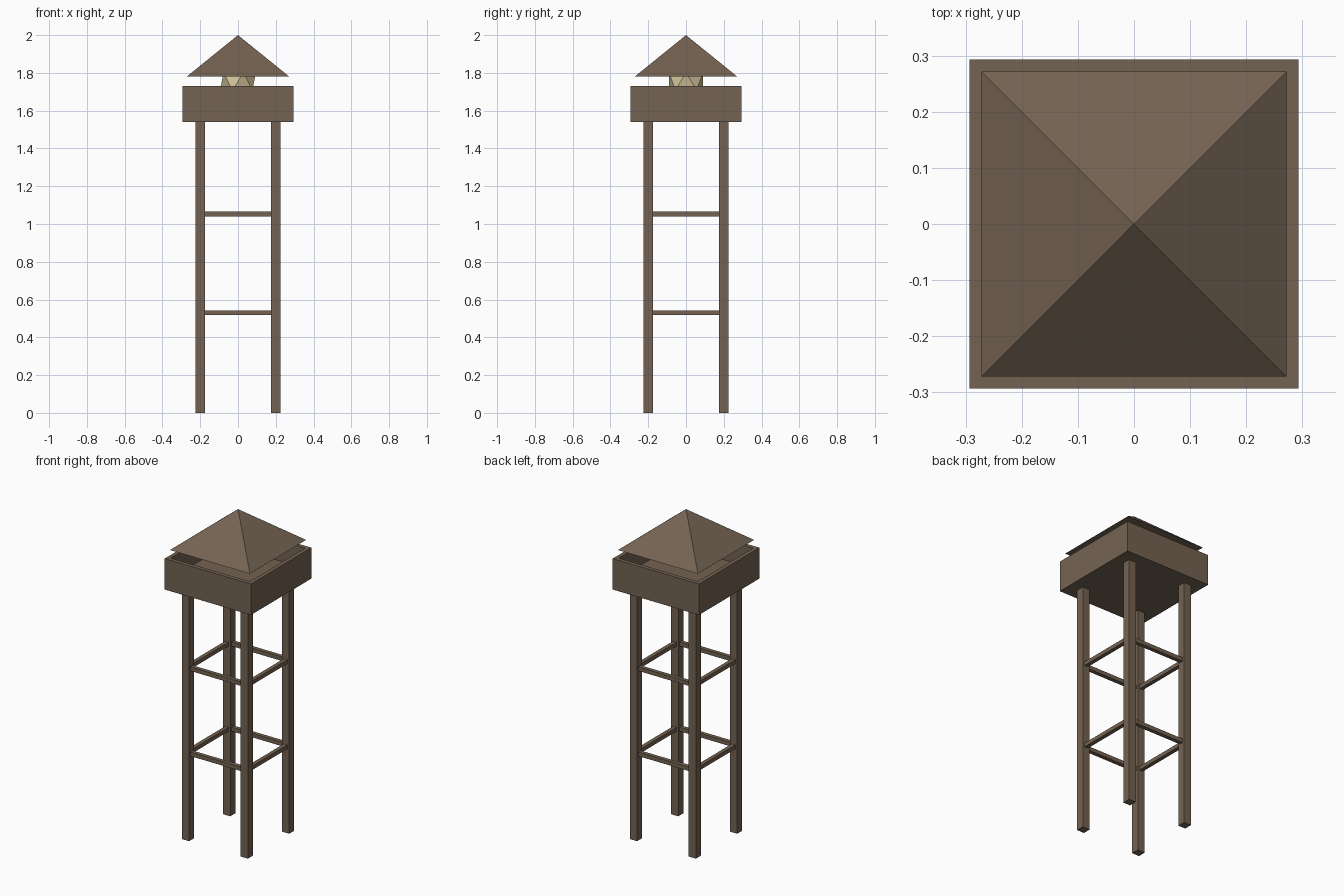
import bpy
from math import pi, sqrt

cube = bpy.data.objects.get("Cube")
if cube:
    bpy.data.objects.remove(cube, do_unlink=True)


def make_material(name, rgb):
    mat = bpy.data.materials.new(name)
    mat.use_nodes = True
    mat.diffuse_color = (*rgb, 1)
    mat.node_tree.nodes["Principled BSDF"].inputs["Base Color"].default_value = (*rgb, 1)
    return mat


wood = make_material("brown wood", (0.175, 0.125, 0.085))
lamp_glow = make_material("pale lamp", (0.65, 0.55, 0.32))


def finish(name, mat):
    obj = bpy.context.object
    obj.name = name
    obj.data.materials.append(mat)
    return obj


def box(name, center, size):
    bpy.ops.mesh.primitive_cube_add(size=1, location=center)
    obj = finish(name, wood)
    obj.scale = size
    return obj


LEG, LEG_W, BEAM = 0.20, 0.049, 0.0245
HALF, WALL = 0.293, 0.0245
FLOOR_Z, WALL_Z, RIM_Z = 1.54, 1.605, 1.73

# Four legs
for sx, side in ((-1, "right"), (1, "left")):
    for sy, end in ((-1, "front"), (1, "back")):
        box(f"{end}_{side}_leg", (sx * LEG, sy * LEG, FLOOR_Z / 2), (LEG_W, LEG_W, FLOOR_Z))

# Two rings of cross beams
span = 2 * LEG - LEG_W
for level, z in (("lower", 0.53), ("upper", 1.053)):
    for s, end, side in ((-1, "front", "right"), (1, "back", "left")):
        box(f"{level}_{end}_beam", (0, s * LEG, z), (span, BEAM, BEAM))
        box(f"{level}_{side}_beam", (s * LEG, 0, z), (BEAM, span, BEAM))

# Platform floor and parapet
box("platform_floor", (0, 0, (FLOOR_Z + WALL_Z) / 2), (2 * HALF, 2 * HALF, WALL_Z - FLOOR_Z))
mid, height = (WALL_Z + RIM_Z) / 2, RIM_Z - WALL_Z
for s, end, side in ((-1, "front", "right"), (1, "back", "left")):
    offset = s * (HALF - WALL / 2)
    box(f"{end}_parapet", (0, offset, mid), (2 * HALF, WALL, height))
    box(f"{side}_parapet", (offset, 0, mid), (WALL, 2 * (HALF - WALL), height))

# Faceted lamp under the roof
bpy.ops.mesh.primitive_ico_sphere_add(subdivisions=1, radius=0.106, location=(0, 0, 1.755))
finish("lamp", lamp_glow)

# Pyramid roof
bpy.ops.mesh.primitive_cone_add(vertices=4, radius1=0.272 * sqrt(2), depth=0.22,
                                location=(0, 0, 1.89), rotation=(0, 0, pi / 4))
finish("roof", wood)
